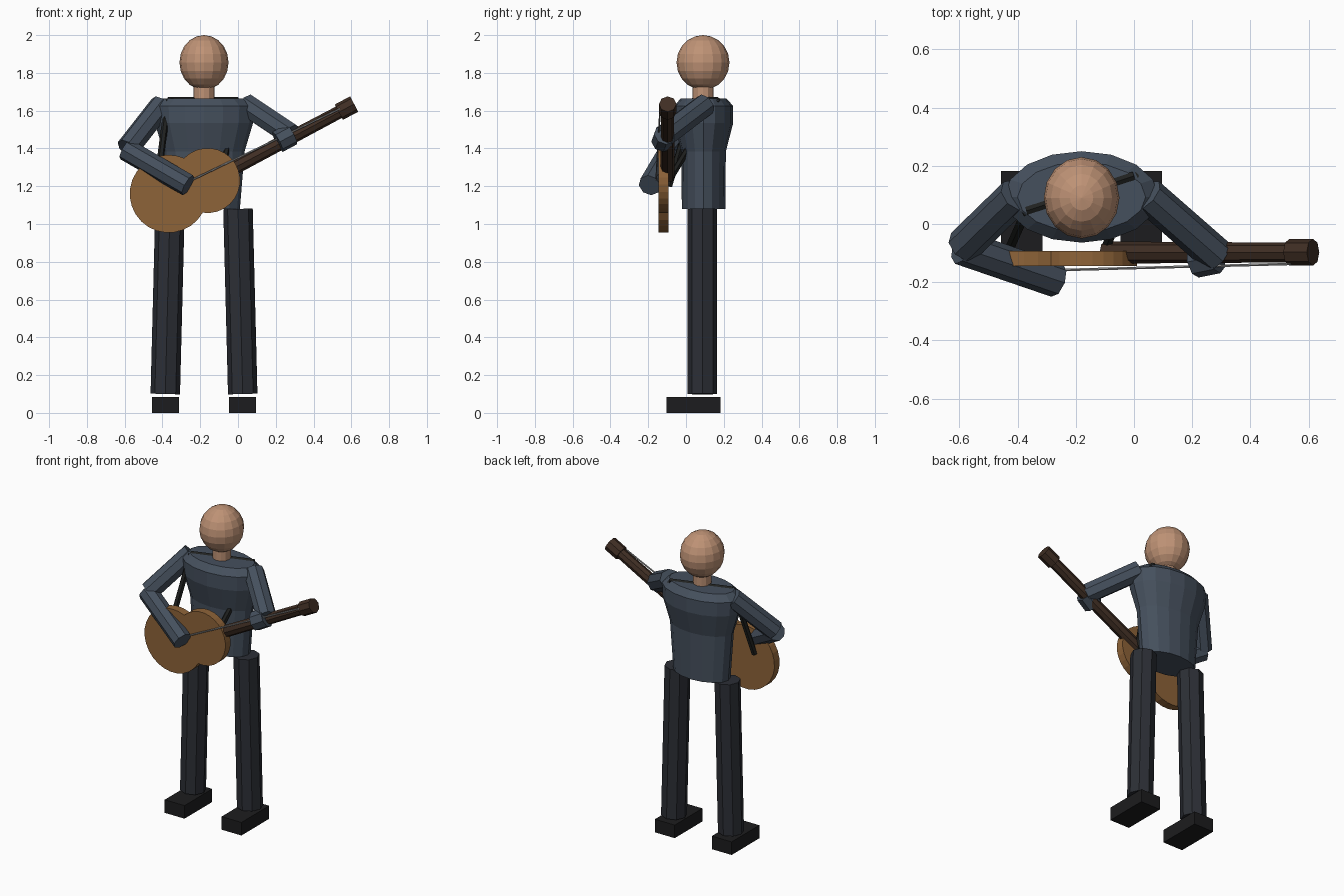
import bpy, bmesh
from math import cos, sin, pi, acos, atan2
from mathutils import Vector, Matrix

if "Cube" in bpy.data.objects:
    bpy.data.objects.remove(bpy.data.objects["Cube"])


def material(name, color):
    m = bpy.data.materials.new(name)
    m.diffuse_color = (*color, 1)
    m.use_nodes = True
    m.node_tree.nodes["Principled BSDF"].inputs["Base Color"].default_value = m.diffuse_color
    return m


JACKET = material("jacket_cloth", (0.06, 0.08, 0.11))
TROUSER = material("trouser_cloth", (0.025, 0.028, 0.036))
BLACK = material("shoe_leather", (0.012, 0.012, 0.013))
SKIN = material("skin", (0.52, 0.29, 0.18))
WOOD = material("body_wood", (0.27, 0.125, 0.04))
DARK = material("neck_wood", (0.05, 0.027, 0.017))
STEEL = material("string_metal", (0.35, 0.35, 0.35))
STRAP = material("strap_leather", (0.014, 0.015, 0.014))


def finish(name, bm, mat):
    bmesh.ops.recalc_face_normals(bm, faces=bm.faces)
    me = bpy.data.meshes.new(name)
    bm.to_mesh(me)
    bm.free()
    me.materials.append(mat)
    ob = bpy.data.objects.new(name, me)
    bpy.context.collection.objects.link(ob)
    return ob


def loft(name, rings, mat):
    """Skin a list of equal-length point rings and cap both ends."""
    bm = bmesh.new()
    loops = [[bm.verts.new(p) for p in ring] for ring in rings]
    n = len(loops[0])
    for a, b in zip(loops, loops[1:]):
        for i in range(n):
            j = (i + 1) % n
            bm.faces.new((a[i], a[j], b[j], b[i]))
    bm.faces.new(loops[0])
    bm.faces.new(loops[-1])
    return finish(name, bm, mat)


def rod(name, a, b, r1, mat, r2=None, sides=8):
    """Straight cylinder or cone between two points."""
    a, b = Vector(a), Vector(b)
    bm = bmesh.new()
    turn = (b - a).to_track_quat('Z', 'Y').to_matrix().to_4x4()
    bmesh.ops.create_cone(bm, cap_ends=True, segments=sides, radius1=r1,
                          radius2=r1 if r2 is None else r2, depth=(b - a).length,
                          matrix=Matrix.Translation((a + b) / 2) @ turn)
    return finish(name, bm, mat)


CX, CY = -0.18, 0.093   # figure's vertical axis

# head and neck
bm = bmesh.new()
bmesh.ops.create_uvsphere(bm, u_segments=16, v_segments=10, radius=1,
                          matrix=Matrix.Translation((CX, 0.09, 1.855)) @ Matrix.Diagonal((0.13, 0.14, 0.145, 1)))
finish("head", bm, SKIN)
rod("neck", (CX, 0.09, 1.64), (CX, 0.09, 1.74), 0.055, SKIN, sides=12)

# torso: elliptical sections (z, half width, half depth)
sections = [(1.08, 0.19, 0.115), (1.385, 0.215, 0.118), (1.535, 0.26, 0.157),
            (1.625, 0.265, 0.157), (1.665, 0.22, 0.12)]
loft("torso", [[(CX + w * cos(2 * pi * i / 16), CY + d * sin(2 * pi * i / 16), z)
                for i in range(16)] for z, w, d in sections], JACKET)

# legs and shoes
for side, s in (("right", -1), ("left", 1)):
    rod(side + "_leg", (CX + s * 0.205, 0.087, 0.1), (CX + s * 0.18, 0.087, 1.08), 0.078, TROUSER)
    bm = bmesh.new()
    bmesh.ops.create_cube(bm, size=1, matrix=Matrix.Translation((CX + s * 0.205, 0.04, 0.0425))
                          @ Matrix.Diagonal((0.143, 0.285, 0.085, 1)))
    finish(side + "_shoe", bm, BLACK)

# arms
rod("right_upper_arm", (-0.405, 0.1, 1.63), (-0.585, -0.075, 1.4), 0.062, JACKET)
rod("right_forearm", (-0.595, -0.08, 1.395), (-0.265, -0.193, 1.205), 0.06, JACKET)
rod("left_upper_arm", (0.045, 0.1, 1.63), (0.285, -0.11, 1.47), 0.062, JACKET)
rod("left_forearm", (0.285, -0.11, 1.475), (0.21, -0.125, 1.435), 0.06, JACKET)

# guitar body: outline of two merged discs
A, B, ra, rb = Vector((-0.367, 1.16)), Vector((-0.161, 1.23)), 0.206, 0.172
d = (B - A).length
tilt = atan2(B.y - A.y, B.x - A.x)
ta = acos((d * d + ra * ra - rb * rb) / (2 * d * ra))
tb = pi - acos((d * d + rb * rb - ra * ra) / (2 * d * rb))


def arc(c, r, t0, t1, n):
    angles = [tilt + t0 + (t1 - t0) * i / n for i in range(n)]
    return [(c.x + r * cos(t), c.y + r * sin(t)) for t in angles]


outline = arc(A, ra, ta, 2 * pi - ta, 20) + arc(B, rb, -tb, tb, 18)
loft("guitar_body", [[(x, y, z) for x, z in outline] for y in (-0.145, -0.092)], WOOD)

# guitar neck, headstock and strings
rod("guitar_neck", (-0.1, -0.098, 1.255), (0.55, -0.098, 1.6), 0.038, DARK, 0.034)
rod("guitar_headstock", (0.534, -0.097, 1.592), (0.615, -0.097, 1.635), 0.046, DARK)
rod("guitar_strings", (-0.25, -0.158, 1.23), (0.54, -0.137, 1.61), 0.005, STEEL, sides=6)

# strap: tail of the guitar, over the shoulders, back to the neck joint
path = [(-0.43, -0.09, 1.2), (-0.37, 0.045, 1.655), (0.0, 0.165, 1.655), (-0.1, -0.09, 1.23)]
for i, (p, q) in enumerate(zip(path, path[1:])):
    rod("strap_%d" % (i + 1), p, q, 0.018, STRAP, sides=6)
